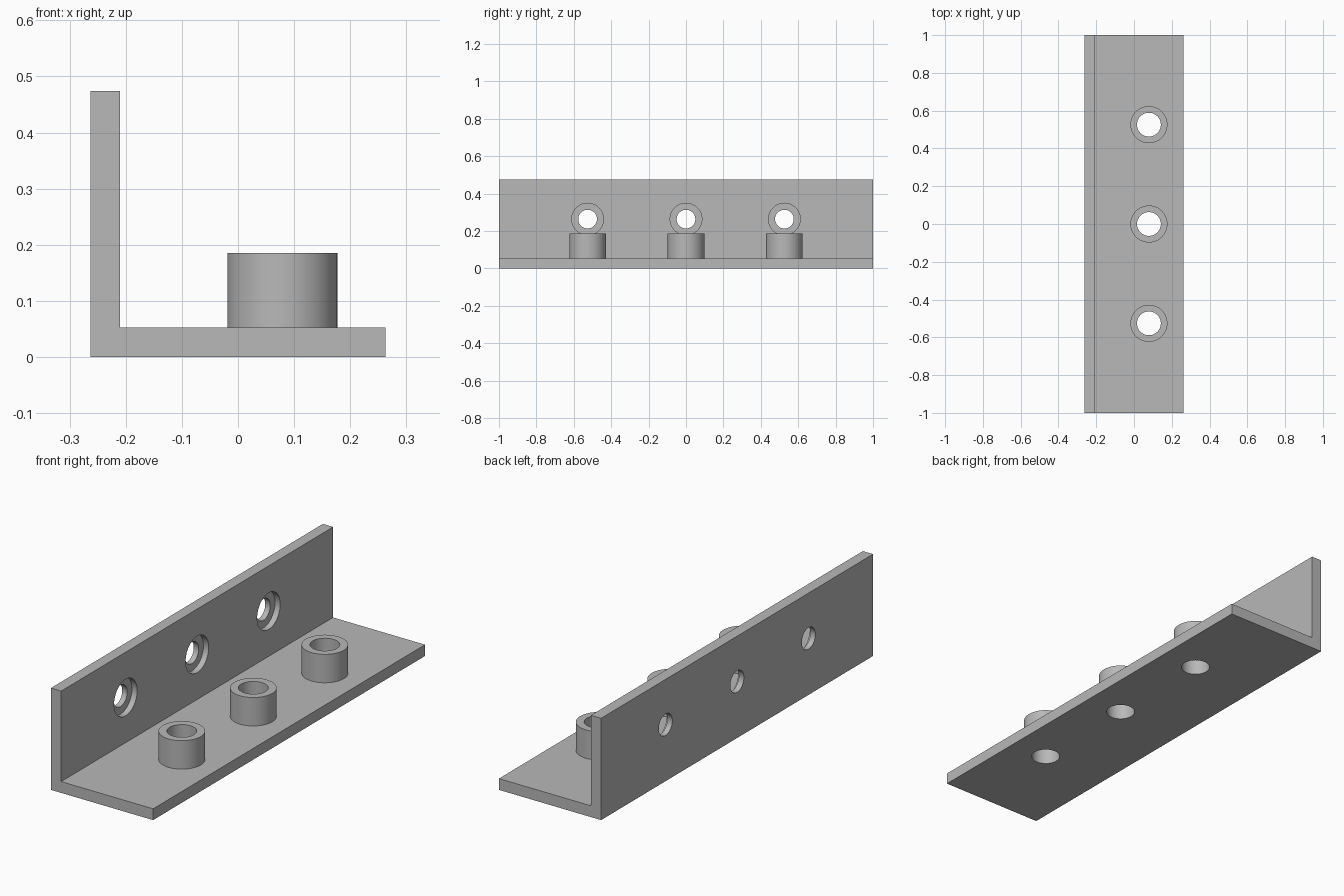
import bpy
import bmesh
import math
from mathutils import Matrix, Vector

cube = bpy.data.objects.get("Cube")
if cube:
    bpy.data.objects.remove(cube, do_unlink=True)

LENGTH, HALF_WIDTH, HEIGHT, THICK = 2.0, 0.263, 0.474, 0.0526
PITCH, BOSS_X, WALL_HOLE_Z = 0.526, 0.079, 0.263
BOSS_R, BORE_R, BOSS_TOP = 0.098, 0.063, 0.185
SCREW_R, RECESS_R, RECESS_DEPTH = 0.05, 0.085, 0.027
SIDES = 64

grey = bpy.data.materials.new("plain grey")
grey.use_nodes = True
colour = (0.48, 0.48, 0.48, 1)
grey.diffuse_color = colour
grey.node_tree.nodes["Principled BSDF"].inputs["Base Color"].default_value = colour


def finish(name, bm):
    """Turn a bmesh into a grey object."""
    bmesh.ops.recalc_face_normals(bm, faces=bm.faces)
    mesh = bpy.data.meshes.new(name)
    bm.to_mesh(mesh)
    bm.free()
    mesh.materials.append(grey)
    obj = bpy.data.objects.new(name, mesh)
    bpy.context.collection.objects.link(obj)
    return obj


def smooth(obj):
    bpy.ops.object.select_all(action='DESELECT')
    obj.select_set(True)
    bpy.context.view_layer.objects.active = obj
    bpy.ops.object.shade_smooth_by_angle(angle=math.radians(30))


def add_cylinder(bm, radius, depth, centre, along_x=False):
    turn = Matrix.Rotation(math.pi / 2, 4, 'Y') if along_x else Matrix()
    bmesh.ops.create_cone(bm, cap_ends=True, segments=SIDES, radius1=radius,
                          radius2=radius, depth=depth,
                          matrix=Matrix.Translation(centre) @ turn)


def cut(obj, name, cylinders):
    """Subtract a set of separate cylinders from an object."""
    bm = bmesh.new()
    for args in cylinders:
        add_cylinder(bm, *args)
    cutter = finish(name, bm)
    cutter.hide_render = True
    mod = obj.modifiers.new(name, 'BOOLEAN')
    mod.operation = 'DIFFERENCE'
    mod.solver = 'EXACT'
    mod.object = cutter
    bpy.context.view_layer.objects.active = obj
    bpy.ops.object.modifier_apply(modifier=mod.name)
    bpy.data.objects.remove(cutter, do_unlink=True)


rows = [-PITCH, 0, PITCH]
inner_x = -HALF_WIDTH + THICK

# L-shaped bracket: profile extruded along its length
bm = bmesh.new()
profile = [(-HALF_WIDTH, 0), (HALF_WIDTH, 0), (HALF_WIDTH, THICK),
           (inner_x, THICK), (inner_x, HEIGHT), (-HALF_WIDTH, HEIGHT)]
face = bm.faces.new([bm.verts.new((x, -LENGTH / 2, z)) for x, z in profile])
extruded = bmesh.ops.extrude_face_region(bm, geom=[face])
bmesh.ops.translate(bm, vec=(0, LENGTH, 0),
                    verts=[v for v in extruded["geom"] if isinstance(v, bmesh.types.BMVert)])
bracket = finish("angle_bracket", bm)

# Bores through the floor, then recessed screw holes in the wall
cut(bracket, "floor_bores",
    [(BORE_R, THICK * 3, Vector((BOSS_X, y, THICK / 2))) for y in rows])
cut(bracket, "wall_recesses",
    [(RECESS_R, RECESS_DEPTH * 2, Vector((inner_x, y, WALL_HOLE_Z)), True) for y in rows])
cut(bracket, "wall_screw_holes",
    [(SCREW_R, THICK * 3, Vector((-HALF_WIDTH + THICK / 2, y, WALL_HOLE_Z)), True) for y in rows])
smooth(bracket)

# Hollow bosses standing on the floor
for name, y in zip(("front", "middle", "rear"), rows):
    bm = bmesh.new()
    rings = []
    for radius, z in ((BOSS_R, THICK), (BOSS_R, BOSS_TOP), (BORE_R, BOSS_TOP), (BORE_R, THICK)):
        ring = bmesh.ops.create_circle(
            bm, segments=SIDES, radius=radius,
            matrix=Matrix.Translation((BOSS_X, y, z)))["verts"]
        rings.append(ring)
    for a, b in zip(rings, rings[1:]):
        for i in range(SIDES):
            j = (i + 1) % SIDES
            bm.faces.new((a[i], a[j], b[j], b[i]))
    # Outer walls face outward, bore walls face the axis
    boss = finish(name + "_boss", bm)
    smooth(boss)
